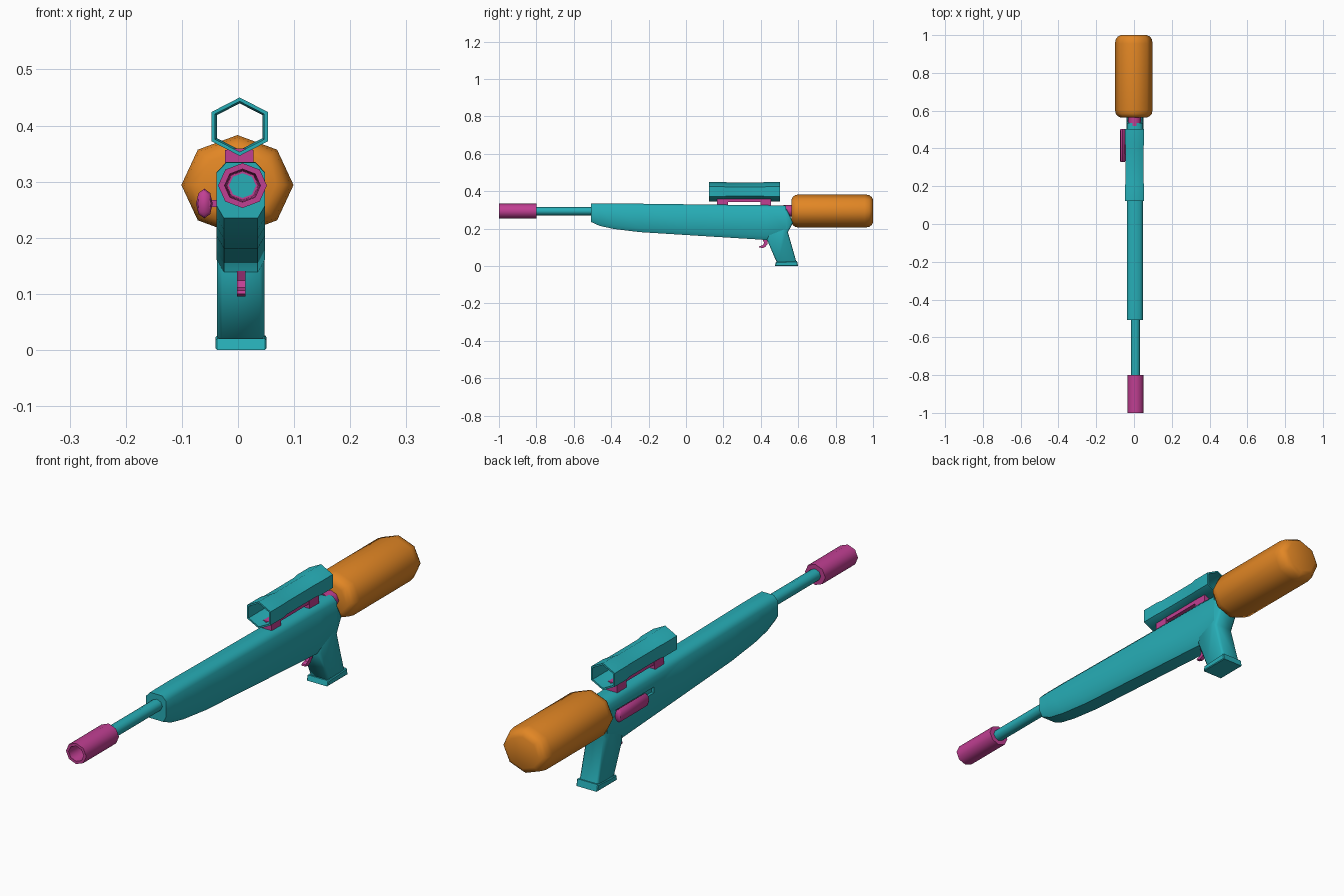
import bpy, bmesh, math
from mathutils import Vector

if "Cube" in bpy.data.objects:
    bpy.data.objects.remove(bpy.data.objects["Cube"])

CX, AXIS_Z = 0.006, 0.293   # gun centre line


def material(name, rgb):
    m = bpy.data.materials.new(name)
    m.diffuse_color = (*rgb, 1)
    m.use_nodes = True
    m.node_tree.nodes["Principled BSDF"].inputs["Base Color"].default_value = m.diffuse_color
    return m


TEAL = material("teal", (0.02, 0.42, 0.47))
PINK = material("magenta", (0.53, 0.05, 0.29))
ORANGE = material("orange", (0.76, 0.24, 0.018))


def finish(name, bm, mat, angle=62):
    bmesh.ops.recalc_face_normals(bm, faces=bm.faces)
    me = bpy.data.meshes.new(name)
    bm.to_mesh(me)
    bm.free()
    me.materials.append(mat)
    ob = bpy.data.objects.new(name, me)
    bpy.context.collection.objects.link(ob)
    smooth(ob, angle)
    return ob


def smooth(ob, angle):
    bpy.ops.object.select_all(action='DESELECT')
    ob.select_set(True)
    bpy.context.view_layer.objects.active = ob
    bpy.ops.object.shade_smooth_by_angle(angle=math.radians(angle))


def loft(name, rings, mat, closed=False, angle=62):
    """Skin rings of points; closed joins last to first, else ends are capped."""
    bm = bmesh.new()
    vs = [[bm.verts.new(p) for p in r] for r in rings]
    n = len(vs[0])
    pairs = list(zip(vs, vs[1:])) + ([(vs[-1], vs[0])] if closed else [])
    for a, b in pairs:
        for i in range(n):
            j = (i + 1) % n
            bm.faces.new((a[i], a[j], b[j], b[i]))
    if not closed:
        bm.faces.new(vs[0])
        bm.faces.new(vs[-1])
    return finish(name, bm, mat, angle)


def turned(name, profile, mat, x=CX, z=AXIS_Z, sx=1, sz=1, n=8, phase=0, closed=False):
    """Turn a (y, radius) profile around an axis along y."""
    rings = []
    for y, r in profile:
        rings.append([(x + sx * r * math.cos(phase + 2 * math.pi * i / n), y,
                       z + sz * r * math.sin(phase + 2 * math.pi * i / n)) for i in range(n)])
    return loft(name, rings, mat, closed)


def slab(name, outline, x0, x1, mat, bevel=0.0, angle=40):
    """Extrude a (y, z) outline across x, with optional bevelled edges."""
    bm = bmesh.new()
    f = bm.faces.new([bm.verts.new((x0, y, z)) for y, z in outline])
    ext = bmesh.ops.extrude_face_region(bm, geom=[f])
    vs = [v for v in ext["geom"] if isinstance(v, bmesh.types.BMVert)]
    bmesh.ops.translate(bm, verts=vs, vec=Vector((x1 - x0, 0, 0)))
    if bevel:
        rim = [e for e in bm.edges if abs(e.verts[0].co.x - e.verts[1].co.x) < 1e-6]
        bmesh.ops.bevel(bm, geom=rim, offset=bevel, segments=1, affect='EDGES')
    return finish(name, bm, mat, angle)


def box(name, x0, x1, y0, y1, z0, z1, mat):
    return slab(name, [(y0, z0), (y1, z0), (y1, z1), (y0, z1)], x0, x1, mat)


# Body: chamfered section along y, (y, top, bottom)
def section(y, t, b, w=0.043):
    half = [(0.6 * w, t), (w, t - 0.018), (w, b + 0.022), (0.7 * w, b)]
    return ([(CX - 0.001 + x, y, z) for x, z in half] +
            [(CX - 0.001 - x, y, z) for x, z in reversed(half)])


stations = [(-0.507, 0.334, 0.235), (-0.46, 0.335, 0.214), (-0.385, 0.335, 0.198),
            (-0.246, 0.333, 0.181), (0.075, 0.329, 0.161), (0.433, 0.325, 0.139),
            (0.535, 0.322, 0.18)]
body = loft("body", [section(*s) for s in stations], TEAL, angle=50)

# Bolt slot cut in the left side
cutter = box("slot_cutter", -0.06, -0.028, 0.25, 0.50, 0.25, 0.272, TEAL)
cutter.hide_render = True
bpy.context.view_layer.objects.active = body
cut = body.modifiers.new("slot", 'BOOLEAN')
cut.operation, cut.solver, cut.object = 'DIFFERENCE', 'EXACT', cutter
bpy.ops.object.modifier_apply(modifier=cut.name)
bpy.data.objects.remove(cutter)
smooth(body, 50)

# Grip with its rear tang and base plate
slab("grip", [(0.433, 0.14), (0.487, 0.015), (0.592, 0.015), (0.545, 0.18),
              (0.573, 0.235), (0.537, 0.305), (0.45, 0.26)],
     -0.037, 0.047, TEAL, 0.009, 50)
slab("grip_base", [(0.475, 0.0), (0.599, 0.0), (0.594, 0.026), (0.48, 0.02)],
     -0.040, 0.051, TEAL, 0.003)

# Trigger
slab("trigger", [(0.405, 0.15), (0.437, 0.15), (0.437, 0.12), (0.426, 0.104), (0.41, 0.095),
                 (0.39, 0.1), (0.392, 0.106), (0.41, 0.111), (0.418, 0.124)],
     -0.002, 0.013, PINK)

# Barrel and hollow muzzle
turned("barrel", [(-0.9, 0.024), (-0.49, 0.024)], TEAL, x=0.008, sz=0.92)
turned("muzzle", [(-0.8, 0.02), (-0.8, 0.0435), (-1.0, 0.0435), (-1.0, 0.032),
                  (-0.96, 0.030), (-0.9, 0.028), (-0.9, 0.02)],
       PINK, x=0.008, sz=0.92, closed=True)

# Tank and its neck
turned("tank", [(0.563, 0.068), (0.57, 0.084), (0.583, 0.095), (0.605, 0.1),
                (0.955, 0.1), (0.98, 0.095), (0.993, 0.084), (1.0, 0.068)],
       ORANGE, x=-0.001, z=0.294, sz=0.89)
turned("tank_neck", [(0.52, 0.034), (0.57, 0.034)], PINK, x=0.003, z=0.295, sz=0.92)

# Open six-sided scope tube
outer = [(0.123, 0.052), (0.20, 0.052), (0.225, 0.0485), (0.405, 0.0485),
         (0.43, 0.052), (0.503, 0.052)]
inner = [(y, r - 0.007) for y, r in reversed(outer)]
turned("scope", outer + inner, TEAL, x=0.003, z=0.398, sx=1.12, n=6,
       phase=math.pi / 2, closed=True)

# Scope mount: rail on two feet
box("scope_rail", -0.020, 0.026, 0.166, 0.455, 0.343, 0.359, PINK)
for label, y in (("front", 0.166), ("rear", 0.397)):
    box(f"{label}_scope_foot", -0.023, 0.028, y, y + 0.058, 0.318, 0.356, PINK)

# Bolt handle and its link into the slot
turned("bolt_handle", [(0.328, 0.021), (0.336, 0.0265), (0.495, 0.0265), (0.503, 0.021)],
       PINK, x=-0.06, z=0.261, sx=0.56)
box("bolt_link", -0.056, -0.026, 0.37, 0.46, 0.255, 0.267, PINK)
